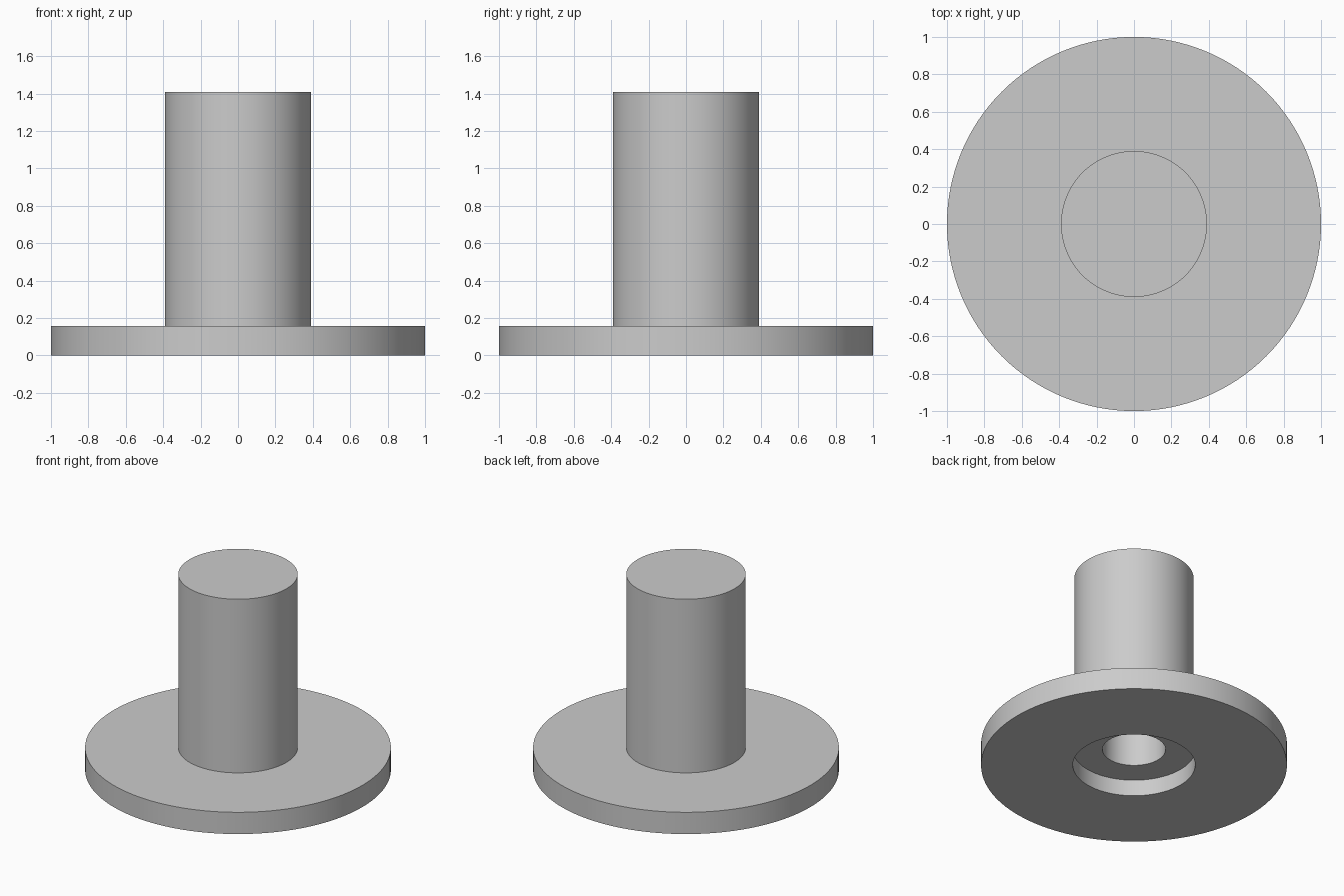
import bpy, bmesh, math

cube = bpy.data.objects.get("Cube")
if cube:
    bpy.data.objects.remove(cube, do_unlink=True)

SEGMENTS = 128

# Single grey finish
grey = bpy.data.materials.new("plain_grey")
grey.use_nodes = True
colour = (0.6, 0.6, 0.6, 1)
grey.diffuse_color = colour
grey.node_tree.nodes["Principled BSDF"].inputs["Base Color"].default_value = colour


def lathe(name, profile, material):
    """Turn a closed (radius, height) profile around the z axis."""
    bm = bmesh.new()
    rings = []
    for r, z in profile:
        if r == 0:
            rings.append([bm.verts.new((0, 0, z))])
        else:
            angles = [math.tau * i / SEGMENTS for i in range(SEGMENTS)]
            rings.append([bm.verts.new((r * math.cos(a), r * math.sin(a), z)) for a in angles])
    for low, high in zip(rings, rings[1:]):
        if len(low) == 1:
            bm.faces.new(high)
        elif len(high) == 1:
            bm.faces.new(low)
        else:
            for i in range(SEGMENTS):
                j = (i + 1) % SEGMENTS
                bm.faces.new((low[i], low[j], high[j], high[i]))
    # Pole points only mark the flat end caps
    bmesh.ops.delete(bm, geom=[v for v in bm.verts if not v.link_faces], context="VERTS")
    bmesh.ops.recalc_face_normals(bm, faces=bm.faces)
    mesh = bpy.data.meshes.new(name)
    bm.to_mesh(mesh)
    bm.free()
    mesh.materials.append(material)
    obj = bpy.data.objects.new(name, mesh)
    bpy.context.collection.objects.link(obj)
    bpy.ops.object.select_all(action="DESELECT")
    obj.select_set(True)
    bpy.context.view_layer.objects.active = obj
    bpy.ops.object.shade_smooth_by_angle(angle=math.radians(30))
    return obj


# Blind bore, counterbore, flange and closed post in one turned body
lathe("flanged_post", [
    (0, 1.2),
    (0.206, 1.2), (0.206, 0.117),
    (0.4, 0.117), (0.4, 0),
    (1, 0), (1, 0.157),
    (0.39, 0.157), (0.39, 1.41),
    (0, 1.41),
], grey)
